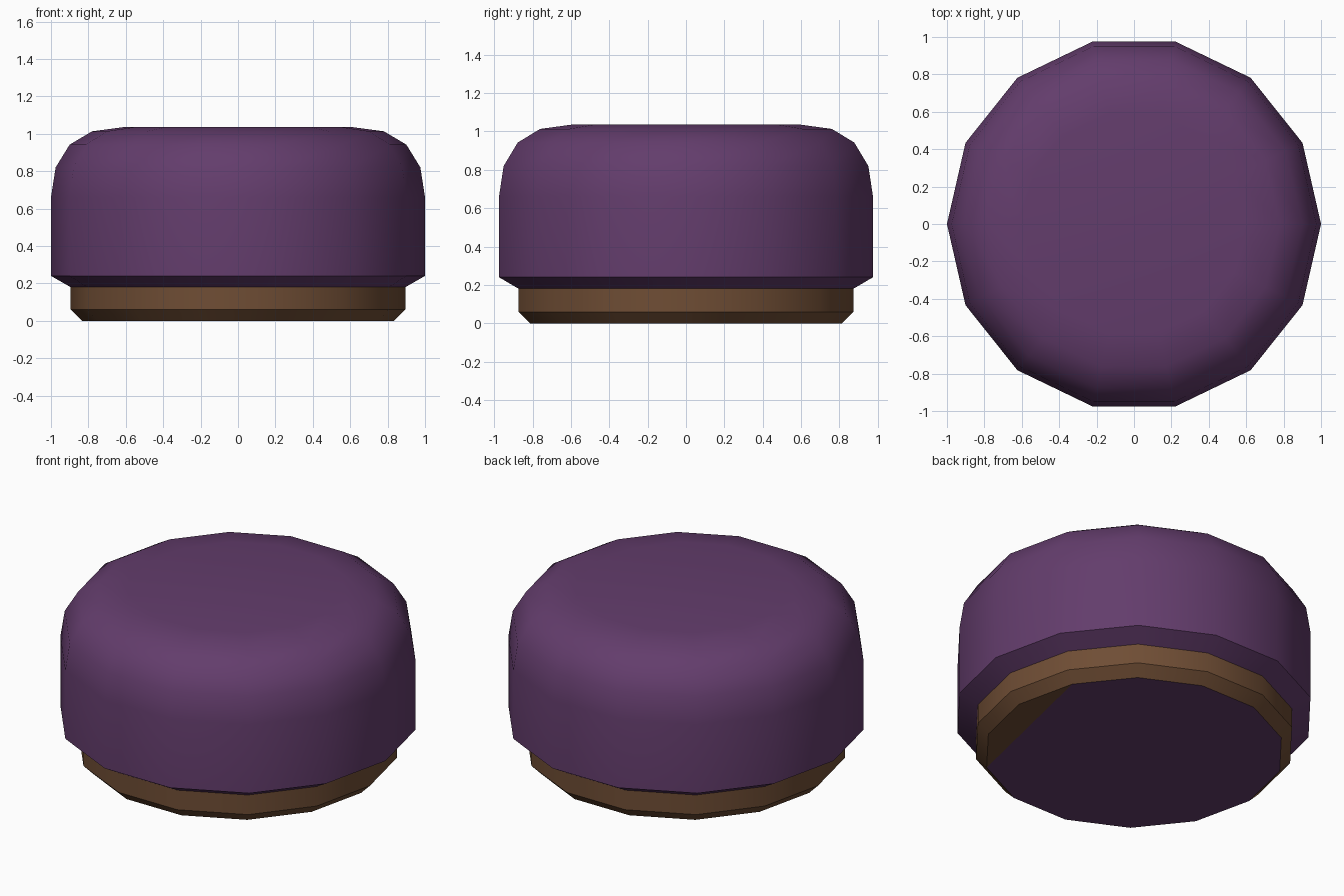
import bpy, bmesh, math

if "Cube" in bpy.data.objects:
    bpy.data.objects.remove(bpy.data.objects["Cube"])

SIDES = 14


def material(name, color):
    m = bpy.data.materials.new(name)
    m.diffuse_color = (*color, 1)
    m.use_nodes = True
    m.node_tree.nodes["Principled BSDF"].inputs["Base Color"].default_value = m.diffuse_color
    return m


purple = material("purple_fabric", (0.125, 0.046, 0.15))
brown = material("brown_wood", (0.16, 0.075, 0.035))


def lathe(name, profile, mats, cap_bottom=None, cap_top=False):
    """Spin a (radius, z) profile into a faceted body of revolution."""
    bm = bmesh.new()
    rings = []
    for r, z in profile:
        rings.append([bm.verts.new((r * math.cos(2 * math.pi * i / SIDES),
                                    r * math.sin(2 * math.pi * i / SIDES), z))
                      for i in range(SIDES)])
    for a, b in zip(rings, rings[1:]):
        for i in range(SIDES):
            j = (i + 1) % SIDES
            bm.faces.new((a[i], a[j], b[j], b[i]))
    if cap_top:
        bm.faces.new(rings[-1])
    # bottom cap pieces: (ring indices, material slot)
    for indices, slot in cap_bottom or []:
        f = bm.faces.new([rings[0][i] for i in reversed(indices)])
        f.material_index = slot
    mesh = bpy.data.meshes.new(name)
    bm.to_mesh(mesh)
    bm.free()
    for m in mats:
        mesh.materials.append(m)
    obj = bpy.data.objects.new(name, mesh)
    bpy.context.collection.objects.link(obj)
    bpy.ops.object.select_all(action='DESELECT')
    obj.select_set(True)
    bpy.context.view_layer.objects.active = obj
    bpy.ops.object.shade_smooth_by_angle(angle=math.radians(35))
    return obj


# Padded seat with rounded shoulder and tucked-in lower edge
lathe("cushion",
      [(0.895, 0.18), (1.0, 0.24), (1.0, 0.66), (0.975, 0.82),
       (0.9, 0.942), (0.78, 1.013), (0.6, 1.037)],
      [purple], cap_top=True)

# Wooden plinth with chamfered foot; underside is mostly fabric, one wood corner
lathe("base",
      [(0.835, 0.0), (0.895, 0.06), (0.895, 0.18)],
      [brown, purple],
      cap_bottom=[([12, 13, 0, 1], 0), (list(range(1, 13)), 1)])
